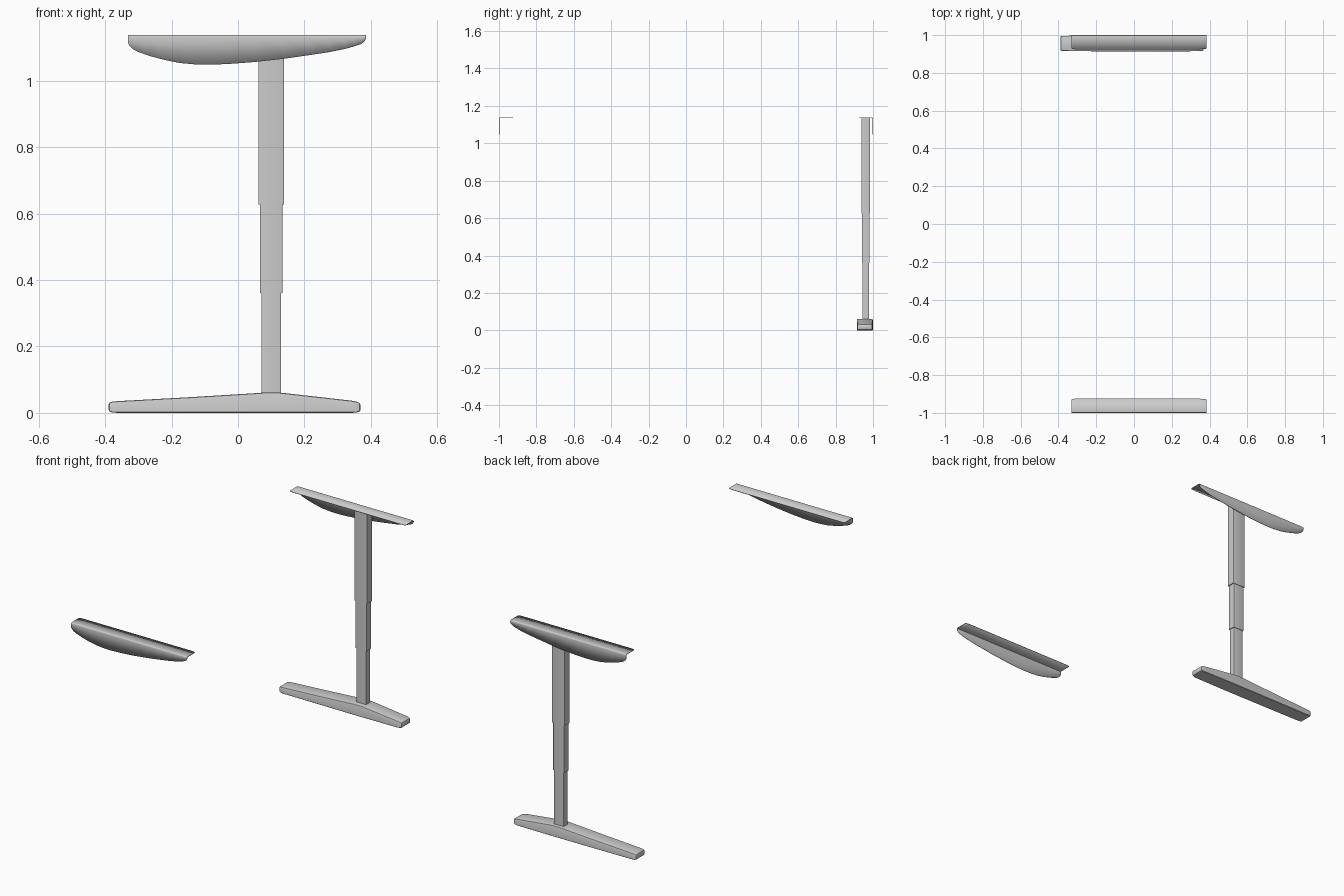
import bpy, bmesh, math

if "Cube" in bpy.data.objects:
    bpy.data.objects.remove(bpy.data.objects["Cube"])

TOP = 1.137
COL_X, COL_Y = 0.10, 0.961


def finish(name, bm, angle=35):
    bmesh.ops.recalc_face_normals(bm, faces=bm.faces)
    me = bpy.data.meshes.new(name)
    bm.to_mesh(me)
    bm.free()
    ob = bpy.data.objects.new(name, me)
    bpy.context.collection.objects.link(ob)
    bpy.ops.object.select_all(action='DESELECT')
    ob.select_set(True)
    bpy.context.view_layer.objects.active = ob
    bpy.ops.object.shade_smooth_by_angle(angle=math.radians(angle))
    return ob


def skin(bm, rings, closed):
    rows = [[bm.verts.new(p) for p in r] for r in rings]
    n = len(rows[0])
    for a, b in zip(rows, rows[1:]):
        for i in range(n if closed else n - 1):
            j = (i + 1) % n
            bm.faces.new((a[i], a[j], b[j], b[i]))
    if closed:
        bm.faces.new(rows[0])
        bm.faces.new(rows[-1])


# Side bracket: folded sheet, flange on top and curved apron on the outside
APRON = [(-.331, 1.118), (-.330, 1.110), (-.324, 1.102), (-.315, 1.094),
         (-.300, 1.086), (-.265, 1.074), (-.22, 1.062), (-.175, 1.053),
         (-.13, 1.049), (-.085, 1.048), (-.03, 1.050), (.05, 1.056),
         (.14, 1.066), (.21, 1.076), (.276, 1.086), (.32, 1.095),
         (.350, 1.103), (.370, 1.110), (.381, 1.118), (.385, 1.126)]


def bracket(name, side):
    bm = bmesh.new()
    rings = []
    r = 0.006
    for k, (x, z) in enumerate(APRON):
        edge = min(k, len(APRON) - 1 - k)
        inner = 0.925 + (0.006, 0.003, 0.001)[edge] if edge < 3 else 0.925
        sec = [(inner, TOP)]
        for i in range(5):
            a = math.pi / 2 * (1 - i / 4)
            sec.append((1 - r + r * math.cos(a), TOP - r + r * math.sin(a)))
        sec.append((1.0, z))
        rings.append([(x, side * y, h) for y, h in sec])
    skin(bm, rings, False)
    ob = finish(name, bm)
    # make the sheet grow inwards from its outer faces
    me = ob.data
    if max(me.polygons, key=lambda p: abs(p.normal.z)).normal.z < 0:
        me.flip_normals()
    sol = ob.modifiers.new("sheet", 'SOLIDIFY')
    sol.thickness = 0.003
    sol.offset = -1


bracket("front_side_bracket", -1)
bracket("back_side_bracket", 1)


# Telescopic column: three nested rectangular tubes
def tube(name, w, d, z0, z1):
    bm = bmesh.new()
    bmesh.ops.create_cube(bm, size=1)
    for v in bm.verts:
        v.co = (COL_X + v.co.x * w, COL_Y + v.co.y * d,
                (z0 + z1) / 2 + v.co.z * (z1 - z0))
    uprights = [e for e in bm.edges
                if abs(e.verts[0].co.z - e.verts[1].co.z) > 0.01]
    bmesh.ops.bevel(bm, geom=uprights, offset=0.003, segments=3,
                    profile=0.5, affect='EDGES')
    finish(name, bm)


tube("upper_column", 0.078, 0.046, 0.627, TOP)
tube("middle_column", 0.068, 0.041, 0.361, 0.64)
tube("lower_column", 0.060, 0.036, 0.05, 0.375)

# Foot: (x, base height, top height, half width), highest under the column
FOOT = [(-.390, .010, .024, .034), (-.387, .004, .031, .038),
        (-.378, .001, .034, .040), (-.36, 0, .0355, .0405),
        (-.15, 0, .047, .042), (.04, 0, .0585, .043),
        (.075, 0, .061, .043), (.125, 0, .061, .043),
        (.15, 0, .0585, .043), (.34, 0, .037, .041),
        (.357, .001, .034, .040), (.366, .004, .030, .038),
        (.369, .010, .023, .034)]
bm = bmesh.new()
rings = []
for x, z0, z1, w in FOOT:
    c = 0.006
    half = [(w - 0.002, z0), (w, z0 + 0.002), (w, z1 - c),
            (w - c * 0.3, z1 - c * 0.3), (w - c, z1)]
    sec = half + [(-y, z) for y, z in reversed(half)]
    rings.append([(x, 0.956 + y, z) for y, z in sec])
skin(bm, rings, True)
finish("foot", bm, 40)
